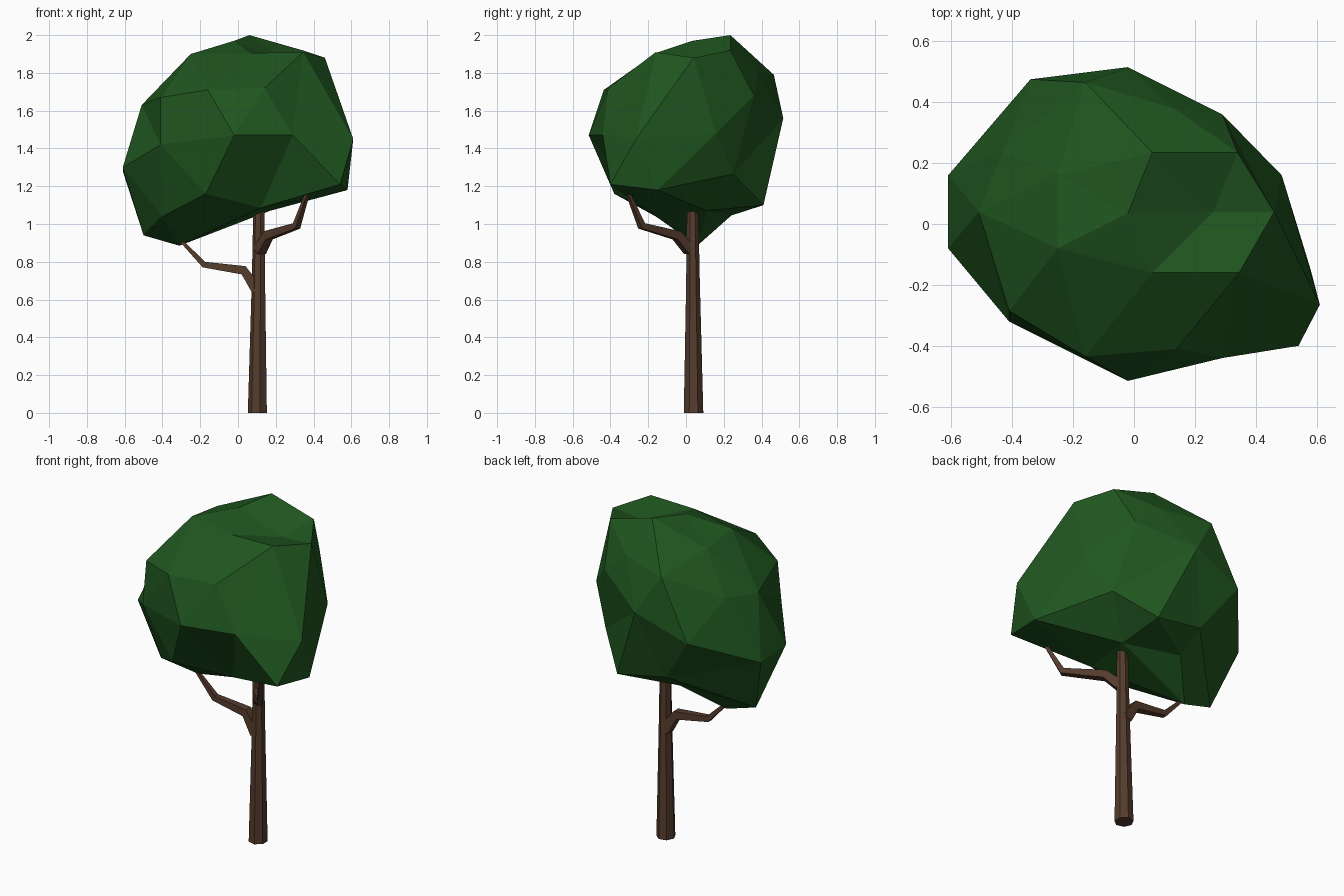
import bpy, bmesh, math
from mathutils import Vector


def material(name, rgb):
    m = bpy.data.materials.new(name)
    m.diffuse_color = (*rgb, 1)
    return m


leaf = material("leaf_green", (0.014, 0.092, 0.014))
bark = material("bark_brown", (0.090, 0.045, 0.026))


def make_object(name, bm, mat):
    bmesh.ops.recalc_face_normals(bm, faces=bm.faces[:])
    me = bpy.data.meshes.new(name)
    bm.to_mesh(me)
    bm.free()
    me.materials.append(mat)
    ob = bpy.data.objects.new(name, me)
    bpy.context.collection.objects.link(ob)
    return ob


def limb(name, path, sides, upright=False):
    """Faceted tapering tube through (x, y, z, radius) stations."""
    bm = bmesh.new()
    pts = [Vector(p[:3]) for p in path]
    rings = []
    for i, p in enumerate(pts):
        d = (pts[min(i + 1, len(pts) - 1)] - pts[max(i - 1, 0)]).normalized()
        if upright:
            u, v = Vector((1, 0, 0)), Vector((0, 1, 0))
        else:
            u = d.cross(Vector((0, 0, 1))).normalized()
            v = u.cross(d)
        ring = []
        for k in range(sides):
            a = 2 * math.pi * (k + 0.5) / sides
            ring.append(bm.verts.new(p + path[i][3] * (math.cos(a) * u + math.sin(a) * v)))
        rings.append(ring)
    for a, b in zip(rings, rings[1:]):
        for k in range(sides):
            n = (k + 1) % sides
            bm.faces.new((a[k], a[n], b[n], b[k]))
    bm.faces.new(rings[0])
    bm.faces.new(rings[-1])
    return make_object(name, bm, bark)


# Trunk and its two crooked branches
limb("trunk", [(0.105, 0.04, 0, 0.053), (0.11, 0.037, 0.7, 0.037), (0.112, 0.035, 1.08, 0.031)], 7, True)
limb("left_branch", [(0.10, 0.04, 0.65, 0.042), (0.03, 0.04, 0.755, 0.034),
                     (-0.18, 0.04, 0.785, 0.023), (-0.31, 0.04, 0.92, 0.011)], 4)
limb("right_branch", [(0.115, 0.02, 0.86, 0.038), (0.16, -0.05, 0.94, 0.033),
                      (0.31, -0.235, 0.99, 0.024), (0.37, -0.31, 1.17, 0.012)], 4)

# Canopy: a lumpy faceted ball given by its corners
corners = [
    # crown
    (0.06, 0.235, 2.0), (0.34, 0.235, 1.92), (0.345, -0.16, 1.91), (0.46, 0.04, 1.88),
    (0.06, -0.16, 1.905), (0.26, 0.04, 1.865),
    (-0.02, 0.035, 1.97), (-0.25, -0.08, 1.90), (-0.25, 0.16, 1.87),
    # shoulders
    (-0.16, -0.435, 1.71), (-0.41, -0.285, 1.67), (0.14, -0.41, 1.72), (-0.51, 0.04, 1.63),
    (-0.43, 0.24, 1.65), (-0.16, 0.465, 1.79), (0.13, 0.38, 1.81),
    (0.29, 0.36, 1.68),
    # waist
    (-0.02, -0.515, 1.47), (0.29, -0.44, 1.47), (0.61, -0.265, 1.45), (0.485, 0.16, 1.48),
    (-0.02, 0.515, 1.56), (-0.34, 0.475, 1.44), (-0.61, 0.16, 1.28), (-0.61, -0.08, 1.30),
    (-0.41, -0.32, 1.42),
    # underside
    (0.54, -0.40, 1.21), (0.58, -0.15, 1.18), (0.36, 0.25, 1.265), (0.17, 0.41, 1.10),
    (-0.14, 0.39, 1.155), (-0.17, -0.38, 1.16), (-0.40, -0.16, 1.04), (0.12, -0.22, 1.085),
    (-0.50, 0.05, 0.94), (-0.31, 0.06, 0.885), (-0.13, 0.24, 1.045), (0.17, 0.11, 1.07),
]
centre = Vector((0, 0, 1.4))
bm = bmesh.new()
place = {}
# Connect the corners as seen from the centre, then move them out to their true places
for c in corners:
    v = bm.verts.new((Vector(c) - centre).normalized())
    place[v] = c
bmesh.ops.convex_hull(bm, input=bm.verts[:])
for v, c in place.items():
    v.co = c
make_object("canopy", bm, leaf)
